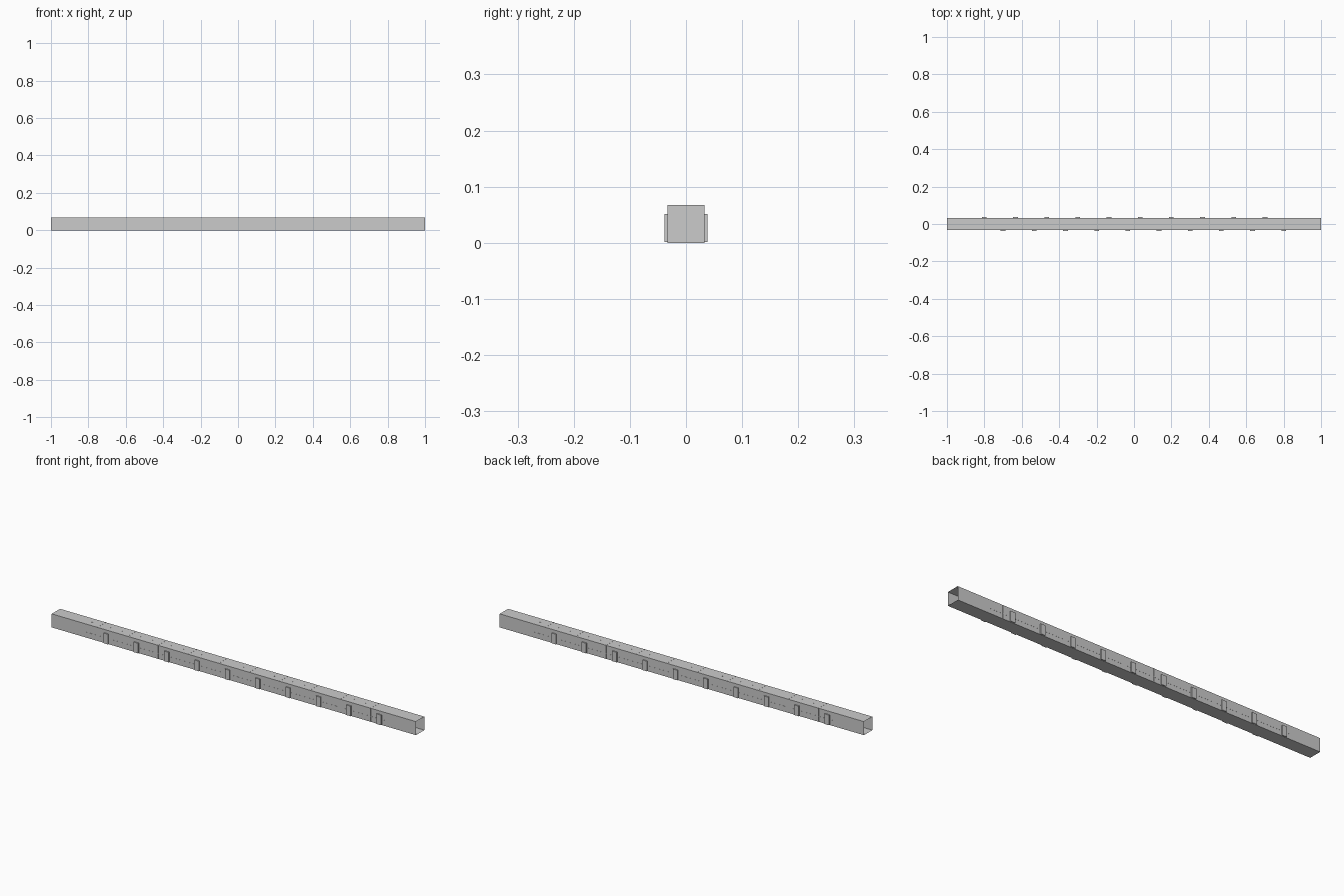
import bpy, bmesh
from mathutils import Matrix, Vector

if "Cube" in bpy.data.objects:
    bpy.data.objects.remove(bpy.data.objects["Cube"])

HALF_W, HEIGHT, HALF_L = 0.0328, 0.0672, 1.0
BAY = 1 / 6


def make_object(name, bm):
    bmesh.ops.recalc_face_normals(bm, faces=bm.faces)
    mesh = bpy.data.meshes.new(name)
    bm.to_mesh(mesh)
    bm.free()
    obj = bpy.data.objects.new(name, mesh)
    bpy.context.collection.objects.link(obj)
    return obj


def add_box(bm, lo, hi):
    lo, hi = Vector(lo), Vector(hi)
    matrix = Matrix.Translation((lo + hi) / 2) @ Matrix.Diagonal((*(hi - lo), 1))
    bmesh.ops.create_cube(bm, size=1, matrix=matrix)


def add_side_box(bm, side, x0, x1, y0, y1, z0, z1):
    ys = sorted((side * y0, side * y1))
    add_box(bm, (x0, ys[0], z0), (x1, ys[1], z1))


# Long square corridor, a thin sheet open at both ends
bm = bmesh.new()
add_box(bm, (-HALF_L, -HALF_W, 0), (HALF_L, HALF_W, HEIGHT))
ends = [f for f in bm.faces if abs(f.normal.x) > 0.9]
bmesh.ops.delete(bm, geom=ends, context='FACES_ONLY')
make_object("corridor_shell", bm)

seams = [-0.75 + i * BAY for i in range(10)]
doors = {-1: [x + 0.05 for x in seams], 1: [x - 0.05 for x in seams]}

# Thin rib bands over the walls and roof at every bay
bm = bmesh.new()
for x in seams:
    w, p = 0.002, 0.0004
    for s in (-1, 1):
        add_side_box(bm, s, x - w, x + w, HALF_W - 0.001, HALF_W + p, 0, HEIGHT)
    add_box(bm, (x - w, -HALF_W - p, HEIGHT - 0.001), (x + w, HALF_W + p, HEIGHT + p))
make_object("rib_bands", bm)

# Door alcoves, staggered between the front and back walls
bm = bmesh.new()
for s, xs in doors.items():
    for x in xs:
        add_side_box(bm, s, x - 0.0125, x + 0.0125, HALF_W - 0.001, 0.0384, 0.001, 0.051)
make_object("door_alcoves", bm)

# Wall rails, interrupted at each door
bm = bmesh.new()
for s, xs in doors.items():
    stops = [-0.833] + [e for x in xs for e in (x - 0.015, x + 0.015)] + [0.833]
    for a, b in zip(stops[::2], stops[1::2]):
        add_side_box(bm, s, a, b, HALF_W - 0.001, HALF_W + 0.0005, 0.024, 0.0275)
make_object("wall_rails", bm)

# Small ceiling fittings, one at each door
bm = bmesh.new()
for x in doors[-1] + doors[1]:
    add_box(bm, (x - 0.003, -0.003, HEIGHT - 0.001), (x + 0.003, 0.003, HEIGHT + 0.0004))
make_object("ceiling_fittings", bm)

# Double doors closing the corridor a little inside each end
bm = bmesh.new()
for x in (-0.917, 0.917):
    for s in (-1, 1):
        add_side_box(bm, s, x - 0.001, x + 0.001, 0.0001, HALF_W, 0, HEIGHT)
make_object("end_double_doors", bm)
